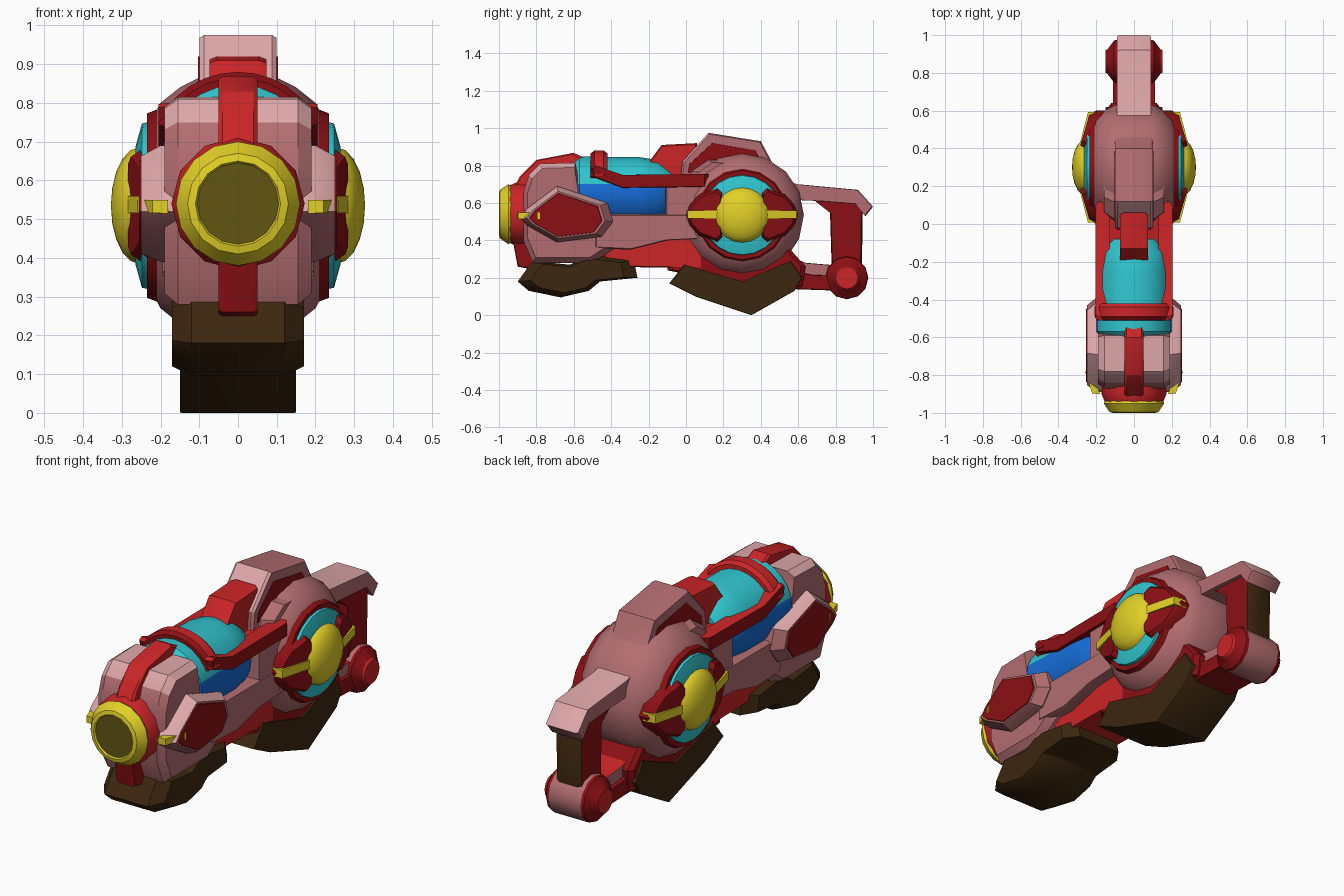
import bpy, bmesh, math
from mathutils import Vector

cube = bpy.data.objects.get("Cube")
if cube:
    bpy.data.objects.remove(cube)


def material(name, rgb):
    m = bpy.data.materials.new(name)
    m.use_nodes = True
    m.diffuse_color = (*rgb, 1)
    m.node_tree.nodes["Principled BSDF"].inputs["Base Color"].default_value = (*rgb, 1)
    return m


light_pink = material("light pink", (0.74, 0.39, 0.40))
pink = material("dusty pink", (0.45, 0.155, 0.165))
red = material("bright red", (0.60, 0.018, 0.02))
dark_red = material("dark red", (0.26, 0.005, 0.007))
yellow = material("yellow", (0.76, 0.63, 0.02))
olive = material("olive", (0.12, 0.09, 0.006))
cyan = material("cyan", (0.03, 0.56, 0.62))
blue = material("blue", (0.008, 0.15, 0.68))
brown = material("dark brown", (0.045, 0.02, 0.005))


def finish(name, bm, mats, rule=None, angle=30):
    bmesh.ops.recalc_face_normals(bm, faces=bm.faces)
    bm.normal_update()
    if rule:
        for f in bm.faces:
            f.material_index = int(rule(f.calc_center_median(), f.normal))
    mesh = bpy.data.meshes.new(name)
    bm.to_mesh(mesh)
    bm.free()
    for m in mats:
        mesh.materials.append(m)
    ob = bpy.data.objects.new(name, mesh)
    bpy.context.collection.objects.link(ob)
    bpy.ops.object.select_all(action="DESELECT")
    ob.select_set(True)
    bpy.context.view_layer.objects.active = ob
    bpy.ops.object.shade_smooth_by_angle(angle=math.radians(angle))


def slab(name, outline, rings, mats, rule=None, lean=0.0):
    """Side outline (y, z) swept along x; each ring is (x, scale); lean slants x along y."""
    bm = bmesh.new()
    cy = sum(p[0] for p in outline) / len(outline)
    cz = sum(p[1] for p in outline) / len(outline)
    loops = [[bm.verts.new((x + lean * (y - cy), cy + (y - cy) * s, cz + (z - cz) * s)) for y, z in outline]
             for x, s in rings]
    n = len(outline)
    for a, b in zip(loops, loops[1:]):
        for i in range(n):
            j = (i + 1) % n
            bm.faces.new((a[i], a[j], b[j], b[i]))
    bm.faces.new(loops[0])
    bm.faces.new(loops[-1])
    finish(name, bm, mats, rule)


def block(name, outline, w, mats, rule=None, bevel=0.02, s=0.93):
    slab(name, outline, [(-w, s), (bevel - w, 1), (w - bevel, 1), (w, s)], mats, rule)


def lathe(name, profile, origin, axis, mats, rule=None, n=16, start=0.0, sweep=math.tau):
    """Turn (radius, offset) points about the x or y axis; a part turn closes its section."""
    bm = bmesh.new()
    full = sweep > 6.2
    loops = []
    for k in range(n if full else n + 1):
        a = start + sweep * k / n
        loop = []
        for r, t in profile:
            u, v = r * math.cos(a), r * math.sin(a)
            p = (t, u, v) if axis == "x" else (u, t, v)
            loop.append(bm.verts.new(Vector(origin) + Vector(p)))
        loops.append(loop)
    m = len(profile)
    for k in range(n):
        a, b = loops[k], loops[(k + 1) % len(loops)]
        for i in range(m - 1 if full else m):
            j = (i + 1) % m
            bm.faces.new((a[i], b[i], b[j], a[j]))
    if not full:
        bm.faces.new(loops[0])
        bm.faces.new(loops[-1])
    bmesh.ops.remove_doubles(bm, verts=bm.verts, dist=0.0001)
    finish(name, bm, mats, rule)


# Nozzle
muzzle = (0, 0, 0.54)
lathe("nozzle_collar", [(0, -0.94), (0.155, -0.94), (0.172, -0.9), (0.165, -0.82), (0, -0.82)],
      muzzle, "y", [red], n=12)
lathe("nozzle_ring", [(0, -0.992), (0.105, -0.992), (0.11, -1), (0.13, -0.995), (0.16, -0.95), (0.15, -0.93), (0, -0.93)],
      muzzle, "y", [yellow, olive], lambda c, nor: c.y < -0.98 and math.hypot(c.x, c.z - 0.54) < 0.1, n=16)

# Front housing with trim strips
block("front_housing", [(-0.87, 0.4), (-0.87, 0.66), (-0.84, 0.75), (-0.78, 0.81), (-0.59, 0.815),
                        (-0.57, 0.68), (-0.52, 0.6), (-0.42, 0.55), (-0.38, 0.36), (-0.5, 0.28), (-0.82, 0.28)],
      0.19, [pink, light_pink], lambda c, nor: nor.z > 0.55 and c.z > 0.72, 0.035, 0.9)
block("top_strip", [(-0.92, 0.68), (-0.89, 0.74), (-0.8, 0.83), (-0.6, 0.868), (-0.52, 0.83),
                    (-0.55, 0.75), (-0.85, 0.62)], 0.05, [red], bevel=0.01)
block("chin_strip", [(-0.93, 0.42), (-0.9, 0.26), (-0.8, 0.24), (-0.8, 0.42)], 0.05, [dark_red], bevel=0.01)

# Brown feet
slab("front_foot", [(-0.9, 0.18), (-0.82, 0.29), (-0.62, 0.27), (-0.5, 0.33), (-0.28, 0.3), (-0.26, 0.2),
                    (-0.46, 0.18), (-0.52, 0.13), (-0.67, 0.095), (-0.84, 0.13)],
     [(-0.17, 0.78), (-0.12, 1), (0.12, 1), (0.17, 0.78)], [brown])
block("rear_foot", [(-0.09, 0.17), (-0.01, 0.27), (0.3, 0.18), (0.56, 0.29), (0.62, 0.2), (0.58, 0.13),
                    (0.35, 0), (0.05, 0.1)], 0.15, [brown], bevel=0.005, s=0.99)

# Middle body
block("middle_body", [(-0.5, 0.36), (-0.5, 0.54), (0.1, 0.54), (0.1, 0.41), (-0.1, 0.4), (-0.3, 0.35)],
      0.195, [pink])
block("middle_keel", [(-0.45, 0.26), (-0.45, 0.4), (0.1, 0.42), (0.1, 0.25)], 0.14, [red])
block("rear_keel", [(-0.1, 0.24), (-0.1, 0.34), (0.1, 0.42), (0.55, 0.36), (0.64, 0.26), (0.62, 0.15), (0.3, 0.16)],
      0.14, [dark_red])
block("deck", [(-0.11, 0.5), (-0.11, 0.72), (0.1, 0.75), (0.1, 0.5)], 0.19, [pink, red],
      lambda c, nor: nor.z > 0.5)

# Tank: cyan glass above blue liquid
lathe("tank", [(0, -0.6), (0.17, -0.6), (0.198, -0.57), (0.198, -0.5), (0.195, -0.47), (0.195, -0.25),
               (0.18, -0.15), (0.13, -0.08), (0, -0.08)],
      (0, 0, 0.65), "y", [blue, cyan], lambda c, nor: c.z > 0.68, n=24)

# Arch over the tank
lathe("tank_arch", [(0.19, -0.51), (0.215, -0.51), (0.23, -0.49), (0.23, -0.44), (0.215, -0.42), (0.19, -0.42)],
      (0, 0, 0.65), "y", [red, dark_red], lambda c, nor: nor.y < -0.5, n=12,
      start=math.radians(25), sweep=math.radians(130))

# Rear drum
hub = (0, 0.3, 0.535)
drum = [(0, -0.235), (0.2, -0.235), (0.265, -0.2), (0.305, -0.15), (0.33, -0.1)]
lathe("rear_drum", drum + [(r, -x) for r, x in reversed(drum)], hub, "x", [pink], n=16)

# Crest on top of the drum
block("crest_shoulder", [(0, 0.66), (0.03, 0.77), (0.12, 0.83), (0.42, 0.82), (0.56, 0.72), (0.5, 0.6)],
      0.16, [pink], bevel=0.05, s=0.85)
block("crest", [(-0.03, 0.72), (-0.02, 0.82), (0.12, 0.975), (0.4, 0.93), (0.48, 0.78), (0.58, 0.68),
                (0.3, 0.6)], 0.1, [pink, light_pink], lambda c, nor: nor.y < -0.3 and nor.z > 0.2, 0.012, 0.96)
block("crest_panel", [(0.01, 0.76), (0.02, 0.81), (0.14, 0.92), (0.37, 0.88), (0.43, 0.77)],
      0.103, [dark_red], bevel=0.003, s=0.99)
block("crest_nose", [(-0.22, 0.79), (-0.13, 0.91), (0.06, 0.92), (0.06, 0.7), (-0.18, 0.72)], 0.074, [red])

# Rear handle
block("handle_top", [(0.48, 0.73), (0.6, 0.7), (0.92, 0.67), (1.0, 0.58), (0.96, 0.53), (0.91, 0.595),
                     (0.72, 0.61), (0.5, 0.62)], 0.09, [pink, light_pink],
      lambda c, nor: nor.z > 0.3, 0.012, 0.97)
block("handle_grip", [(0.68, 0.62), (0.92, 0.61), (0.945, 0.56), (0.94, 0.22), (0.78, 0.22), (0.77, 0.55)],
      0.07, [dark_red, brown], lambda c, nor: nor.y > 0.8)
block("handle_base", [(0.5, 0.26), (0.54, 0.32), (0.64, 0.28), (0.82, 0.265), (0.82, 0.2), (0.6, 0.2)],
      0.09, [pink, red], lambda c, nor: nor.z > 0.6)
block("handle_tail", [(0.55, 0.14), (0.55, 0.24), (0.68, 0.215), (0.84, 0.21), (0.84, 0.13)], 0.11, [dark_red])
wheel = [(0, -0.15), (0.06, -0.15), (0.065, -0.14), (0.112, -0.105), (0.115, -0.09)]
lathe("handle_roller", wheel + [(r, -x) for r, x in reversed(wheel)], (0, 0.86, 0.2), "x",
      [dark_red, red, pink],
      lambda c, nor: 2 if abs(c.x) < 0.08 else abs(c.x) > 0.145, n=12)

# Paired parts
wing = [(-0.89, 0.52), (-0.85, 0.57), (-0.69, 0.69), (-0.42, 0.6), (-0.39, 0.5), (-0.45, 0.42),
        (-0.69, 0.39), (-0.85, 0.48)]
fin = [(0, 0.535), (0.02, 0.59), (0.07, 0.645), (0.17, 0.685), (0.2, 0.66), (0.2, 0.41), (0.17, 0.385),
       (0.07, 0.425), (0.02, 0.48)]
for side, tag in ((1, "left"), (-1, "right")):
    def rings(*pairs):
        return [(side * x, s) for x, s in pairs]

    slab(tag + "_rail", [(-0.51, 0.79), (-0.49, 0.8), (-0.34, 0.75), (0.12, 0.755), (0.12, 0.685),
                         (-0.34, 0.68), (-0.5, 0.74)],
         rings((0.13, 1), (0.185, 1), (0.205, 0.95)), [dark_red, red], lambda c, nor: nor.z > 0.25)
    slab(tag + "_wing", wing, rings((0.15, 1), (0.2, 1), (0.25, 0.84)), [pink, light_pink],
         lambda c, nor: nor.z > 0.35)
    slab(tag + "_wing_panel", wing, rings((0.245, 0.79), (0.255, 0.77)), [dark_red])
    slab(tag + "_wing_bar", [(-0.9, 0.515), (-0.9, 0.55), (-0.78, 0.55), (-0.78, 0.515)],
         rings((0.2, 1), (0.24, 0.97)), [yellow], lean=side * 0.32)
    lathe(tag + "_hub_ring", [(0, side * 0.19), (0.255, side * 0.19), (0.238, side * 0.235), (0, side * 0.235)],
          hub, "x", [dark_red], n=16)
    lathe(tag + "_hub_glass", [(0.218, side * 0.22), (0.212, side * 0.248), (0.15, side * 0.265), (0, side * 0.265)],
          hub, "x", [cyan], n=20)
    for end, flip in (("front", False), ("back", True)):
        def turn(points):
            return [(0.6 - y, z) if flip else (y, z) for y, z in points]

        slant = side * (-0.25 if flip else 0.25)
        slab(f"{tag}_{end}_hub_fin", turn(fin), rings((0.17, 1), (0.225, 1), (0.26, 0.84)), [dark_red], lean=slant)
        slab(f"{tag}_{end}_hub_bar", turn([(0.005, 0.515), (0.005, 0.56), (0.2, 0.56), (0.2, 0.515)]),
             rings((0.2, 1), (0.268, 0.97)), [yellow], lean=slant)
    dome = [(0.15 * math.cos(a), side * (0.255 + 0.073 * math.sin(a)))
            for a in (math.pi / 2 * k / 5 for k in range(6))]
    lathe(tag + "_hub_dome", dome, hub, "x", [yellow], n=20)
